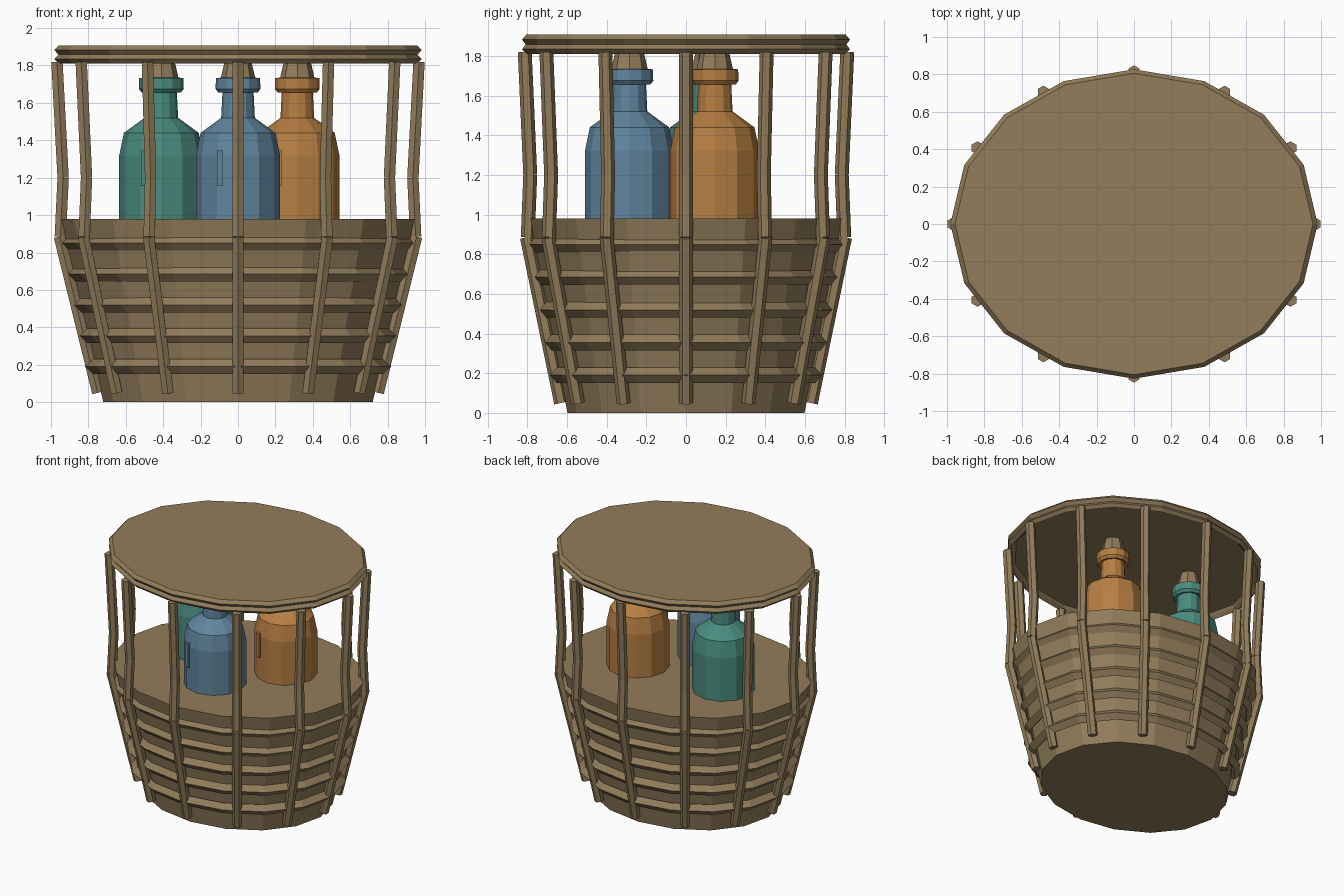
import bpy
import bmesh
import math
from mathutils import Vector

cube = bpy.data.objects.get("Cube")
if cube:
    bpy.data.objects.remove(cube, do_unlink=True)


def material(name, color):
    mat = bpy.data.materials.new(name)
    mat.use_nodes = True
    rgba = (*color, 1)
    mat.diffuse_color = rgba
    bsdf = mat.node_tree.nodes["Principled BSDF"]
    bsdf.inputs["Base Color"].default_value = rgba
    bsdf.inputs["Roughness"].default_value = 0.8
    return mat


WOOD = material("weathered wood", (0.29, 0.205, 0.105))
GLASS = {
    "teal": material("teal glass", (0.068, 0.26, 0.21)),
    "blue": material("blue glass", (0.118, 0.235, 0.345)),
    "amber": material("amber glass", (0.47, 0.21, 0.055)),
}


def finish(bm, name, mat, loc=(0, 0, 0)):
    bmesh.ops.recalc_face_normals(bm, faces=bm.faces)
    mesh = bpy.data.meshes.new(name)
    bm.to_mesh(mesh)
    bm.free()
    mesh.materials.append(mat)
    obj = bpy.data.objects.new(name, mesh)
    obj.location = loc
    bpy.context.collection.objects.link(obj)
    return obj


def lathe(name, profile, sides, mat, ratio=1, loc=(0, 0, 0), closed=False):
    """Turn (radius, z) points around z; ratio squashes y into an ellipse."""
    bm = bmesh.new()
    rings = []
    for r, z in profile:
        angles = [math.tau * i / sides for i in range(sides)]
        rings.append([bm.verts.new((r * math.cos(a), ratio * r * math.sin(a), z))
                      for a in angles])
    pairs = list(zip(rings, rings[1:]))
    if closed:
        pairs.append((rings[-1], rings[0]))
    else:
        bm.faces.new(rings[0])
        bm.faces.new(rings[-1])
    for low, high in pairs:
        for i in range(sides):
            j = (i + 1) % sides
            bm.faces.new((low[i], low[j], high[j], high[i]))
    return finish(bm, name, mat, loc)


def rod(bm, start, end, radius=0.035):
    """Six-sided rod between two points, with a point facing along y."""
    axis = end - start
    turn = Vector((0, 0, 1)).rotation_difference(axis)
    ends = []
    for base in (start, end):
        ends.append([bm.verts.new(base + turn @ Vector((
            radius * math.sin(math.tau * i / 6),
            radius * math.cos(math.tau * i / 6), 0))) for i in range(6)])
    bm.faces.new(ends[0])
    bm.faces.new(ends[1])
    for i in range(6):
        j = (i + 1) % 6
        bm.faces.new((ends[0][i], ends[0][j], ends[1][j], ends[1][i]))


# Tapered tub with a closed top
lathe("tub", [(0.72, 0), (0.95, 0.98)], 16, WOOD, 0.83)

# Pointed hoops around the tub
for n in range(5):
    z = 0.19 + 0.165 * n
    r = 0.78 + 0.19 * (z - 0.19)
    h = 0.04
    lathe(f"hoop_{n + 1}", [(r - h, z), (r, z - h), (r + h, z), (r, z + h)],
          16, WOOD, 0.84, closed=True)

# Flat lid with a double-ridged rim and a recessed underside
lathe("lid", [(0.92, 1.85), (0.935, 1.83), (0.957, 1.81), (0.982, 1.834),
              (0.96, 1.858), (0.982, 1.882), (0.957, 1.907)],
      16, WOOD, 0.842)

# Twelve bent posts: a leaning stave below, a two-part upright above
for n in range(12):
    a = math.tau * n / 12

    def at(r, z):
        return Vector((r * math.cos(a), 0.84 * r * math.sin(a), z))

    bm = bmesh.new()
    rod(bm, at(0.75, 0.05), at(0.955, 0.885))
    rod(bm, at(0.95, 0.885), at(0.935, 1.2))
    rod(bm, at(0.935, 1.2), at(0.968, 1.82))
    finish(bm, f"post_{n + 1}", WOOD)

# Bottles with a lip, a cork and a thin raised strip on the front
BOTTLE = [(0.225, 0.95), (0.225, 1.32), (0.2, 1.44), (0.09, 1.52),
          (0.083, 1.66), (0.105, 1.655), (0.12, 1.675), (0.118, 1.732),
          (0.095, 1.735)]
for color, x, y in (("teal", -0.41, 0.12), ("blue", 0, -0.285),
                    ("amber", 0.317, 0.145)):
    lathe(f"{color}_bottle", BOTTLE, 12, GLASS[color], loc=(x, y, 0))
    lathe(f"{color}_cork", [(0.095, 1.72), (0.065, 1.85)], 8, WOOD, loc=(x, y, 0))
    bm = bmesh.new()
    bmesh.ops.create_cube(bm, size=1)
    bmesh.ops.scale(bm, verts=bm.verts, vec=(0.028, 0.04, 0.19))
    finish(bm, f"{color}_strip", GLASS[color], (x - 0.095, y - 0.2, 1.25))
